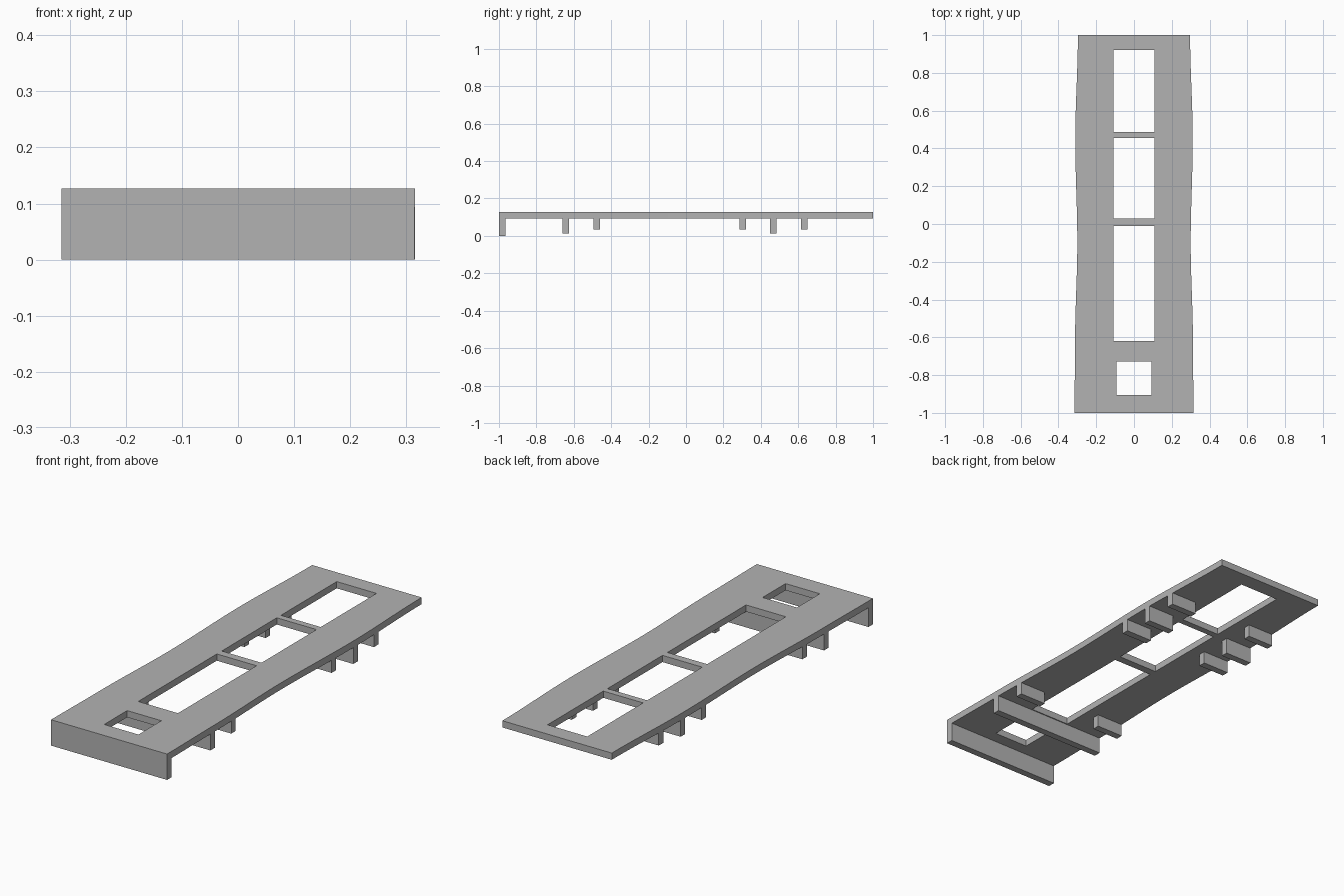
import bpy
import bmesh

cube = bpy.data.objects.get("Cube")
if cube:
    bpy.data.objects.remove(cube, do_unlink=True)

grey = bpy.data.materials.new("plain grey")
grey.use_nodes = True
colour = (0.45, 0.45, 0.45, 1)
grey.diffuse_color = colour
grey.node_tree.nodes["Principled BSDF"].inputs["Base Color"].default_value = colour

TOP, UNDER = 0.127, 0.094
RIB = 0.035  # rib thickness along y
WAIST = [(-1, 0.315), (-0.62, 0.312), (-0.1, 0.30), (0.45, 0.311), (1, 0.297)]


def half_width(y):
    """Half width of the deck, easing between the waist points."""
    for (y0, w0), (y1, w1) in zip(WAIST, WAIST[1:]):
        if y <= y1:
            t = (y - y0) / (y1 - y0)
            return w0 + (w1 - w0) * t * t * (3 - 2 * t)
    return WAIST[-1][1]


def prism(name, outline, z0, z1):
    """Extrude an outline in the ground plane from z0 up to z1."""
    bm = bmesh.new()
    face = bm.faces.new([bm.verts.new((x, y, z0)) for x, y in outline])
    up = bmesh.ops.extrude_face_region(bm, geom=[face])["geom"]
    bmesh.ops.translate(bm, vec=(0, 0, z1 - z0),
                        verts=[v for v in up if isinstance(v, bmesh.types.BMVert)])
    bmesh.ops.recalc_face_normals(bm, faces=bm.faces)
    mesh = bpy.data.meshes.new(name)
    bm.to_mesh(mesh)
    bm.free()
    mesh.materials.append(grey)
    obj = bpy.data.objects.new(name, mesh)
    bpy.context.collection.objects.link(obj)
    return obj


def rib(name, y, z, inner=None, side=1):
    """Rib under the deck; with an inner end it is a stub on one side only."""
    a, b = half_width(y), half_width(y + RIB)
    ia, ib = (-a, -b) if inner is None else (inner, inner)
    outline = [(side * ia, y), (side * a, y), (side * b, y + RIB), (side * ib, y + RIB)]
    return prism(name, outline, z, UNDER)


# Deck with gently waisted sides
steps = [-1 + i / 20 for i in range(41)]
right_edge = [(half_width(y), y) for y in steps]
left_edge = [(-x, y) for x, y in reversed(right_edge)]
deck = prism("deck", right_edge + left_edge, UNDER, TOP)

# Openings through the deck: half width, front, back
openings = [(0.093, -0.905, -0.727), (0.108, -0.62, -0.01),
            (0.108, 0.028, 0.455), (0.108, 0.487, 0.92)]
for w, y0, y1 in openings:
    cutter = prism("opening_cutter", [(-w, y0), (w, y0), (w, y1), (-w, y1)], 0, 0.3)
    cutter.hide_render = True
    cut = deck.modifiers.new("opening", 'BOOLEAN')
    cut.operation = 'DIFFERENCE'
    cut.solver = 'EXACT'
    cut.object = cutter
    bpy.context.view_layer.objects.active = deck
    bpy.ops.object.modifier_apply(modifier=cut.name)
    bpy.data.objects.remove(cutter, do_unlink=True)

# Full-width ribs
rib("front_lip", -1, 0)
rib("front_rib", -0.66, 0.014)

# Paired stubs along both sides
stubs = [("front", -0.495, 0.033), ("rear_inner", 0.285, 0.033),
         ("rear_middle", 0.45, 0.014), ("rear_outer", 0.615, 0.033)]
for label, y, z in stubs:
    for side, hand in ((1, "left"), (-1, "right")):
        rib(f"{label}_stub_{hand}", y, z, 0.165, side)
